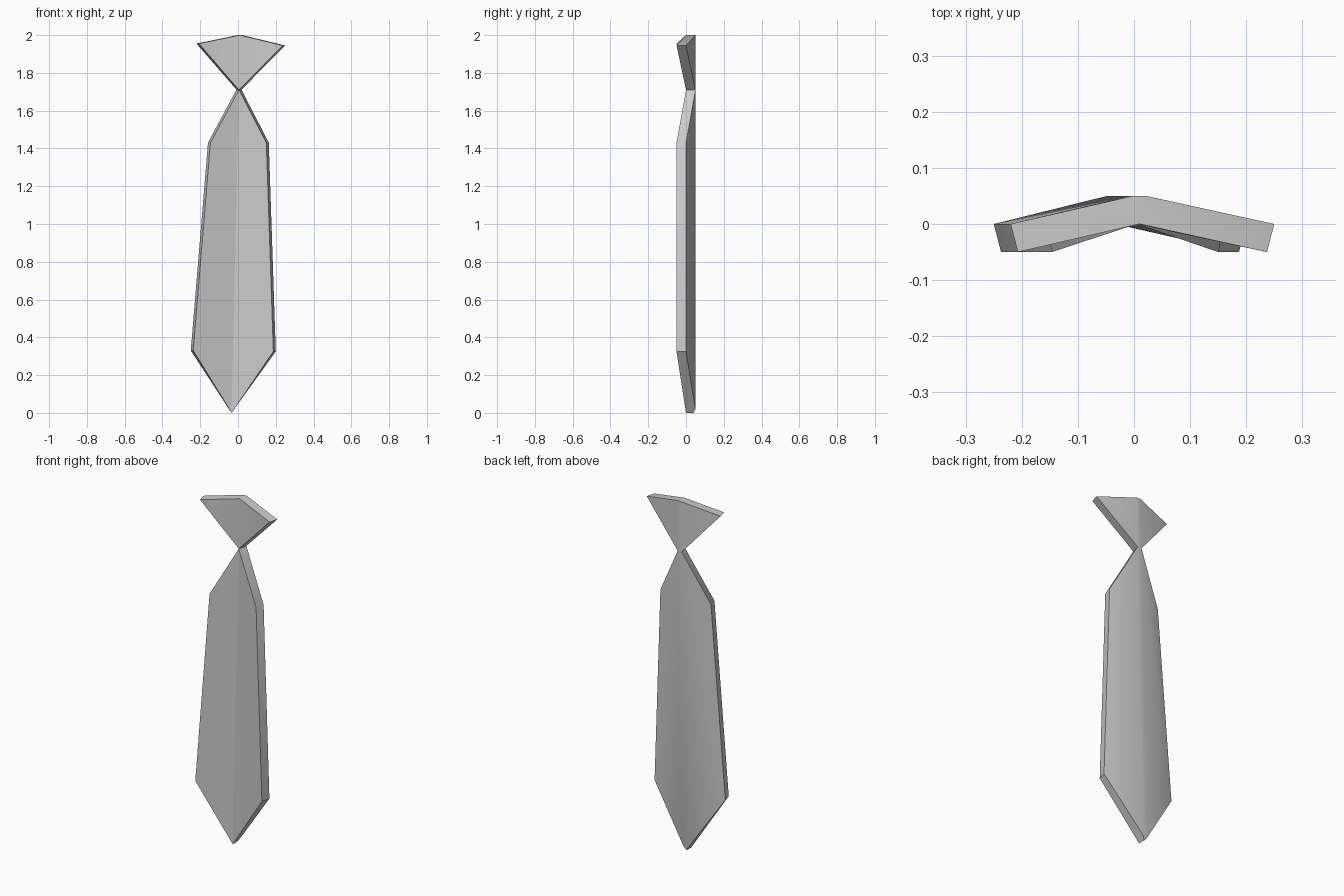
import bpy
import bmesh
import math

cube = bpy.data.objects.get("Cube")
if cube:
    bpy.data.objects.remove(cube, do_unlink=True)

GREY = (0.6, 0.6, 0.6, 1)
cloth = bpy.data.materials.new("grey_cloth")
cloth.use_nodes = True
cloth.diffuse_color = GREY
cloth.node_tree.nodes["Principled BSDF"].inputs["Base Color"].default_value = GREY

THICK = 0.05     # cloth thickness
FLARE = 0.013    # how far the back edge spreads past the front edge


def folded_panel(name, top, left, right, bottom, ridge, lift=0.0):
    """Cloth folded along its middle, from (x, z) corners of its front side.
    The fold lies at y = 0, the side corners come forward."""
    bm = bmesh.new()
    vert = bm.verts.new

    # Front fold ends, and the flattened fold along the back
    front_ends = [vert((x, 0, z)) for x, z in (top, bottom)]
    back_ends = {s: [vert((top[0] + s * ridge, THICK, top[1])),
                     vert((bottom[0] + s * ridge, THICK, bottom[1] + lift))]
                 for s in (-1, 1)}

    for side, corners in ((-1, left), (1, right)):
        front = [vert((x, -THICK, z)) for x, z in corners]
        back = [vert((x + side * FLARE, 0, z)) for x, z in corners]
        f = [front_ends[0], *front, front_ends[1]]
        b = [back_ends[side][0], *back, back_ends[side][1]]
        bm.faces.new(f)
        bm.faces.new(b)
        for i in range(len(f) - 1):
            bm.faces.new((f[i], f[i + 1], b[i + 1], b[i]))

    # Fold strip and the two end caps
    lt, lb = back_ends[-1]
    rt, rb = back_ends[1]
    bm.faces.new((front_ends[0], lt, rt))
    if lift:
        nib = vert((bottom[0], THICK - lift / 2, bottom[1]))
        bm.faces.new((front_ends[1], lb, nib))
        bm.faces.new((front_ends[1], nib, rb))
        bm.faces.new((lb, rb, nib))
    else:
        bm.faces.new((front_ends[1], lb, rb))
    bm.faces.new((lt, lb, rb, rt))

    bmesh.ops.recalc_face_normals(bm, faces=bm.faces)
    mesh = bpy.data.meshes.new(name)
    bm.to_mesh(mesh)
    bm.free()
    mesh.materials.append(cloth)
    obj = bpy.data.objects.new(name, mesh)
    bpy.context.collection.objects.link(obj)

    bpy.ops.object.select_all(action="DESELECT")
    obj.select_set(True)
    bpy.context.view_layer.objects.active = obj
    bpy.ops.object.shade_smooth_by_angle(angle=math.radians(30))
    return obj


# Knot at the collar
folded_panel("tie_knot", top=(0.01, 2.0), left=[(-0.207, 1.955)],
             right=[(0.237, 1.945)], bottom=(0.005, 1.71), ridge=0.012)

# Long hanging blade with a pointed tip
folded_panel("tie_blade", top=(0.005, 1.71),
             left=[(-0.146, 1.43), (-0.237, 0.33)],
             right=[(0.15, 1.43), (0.187, 0.325)],
             bottom=(-0.034, 0.0), ridge=0.014, lift=0.02)
